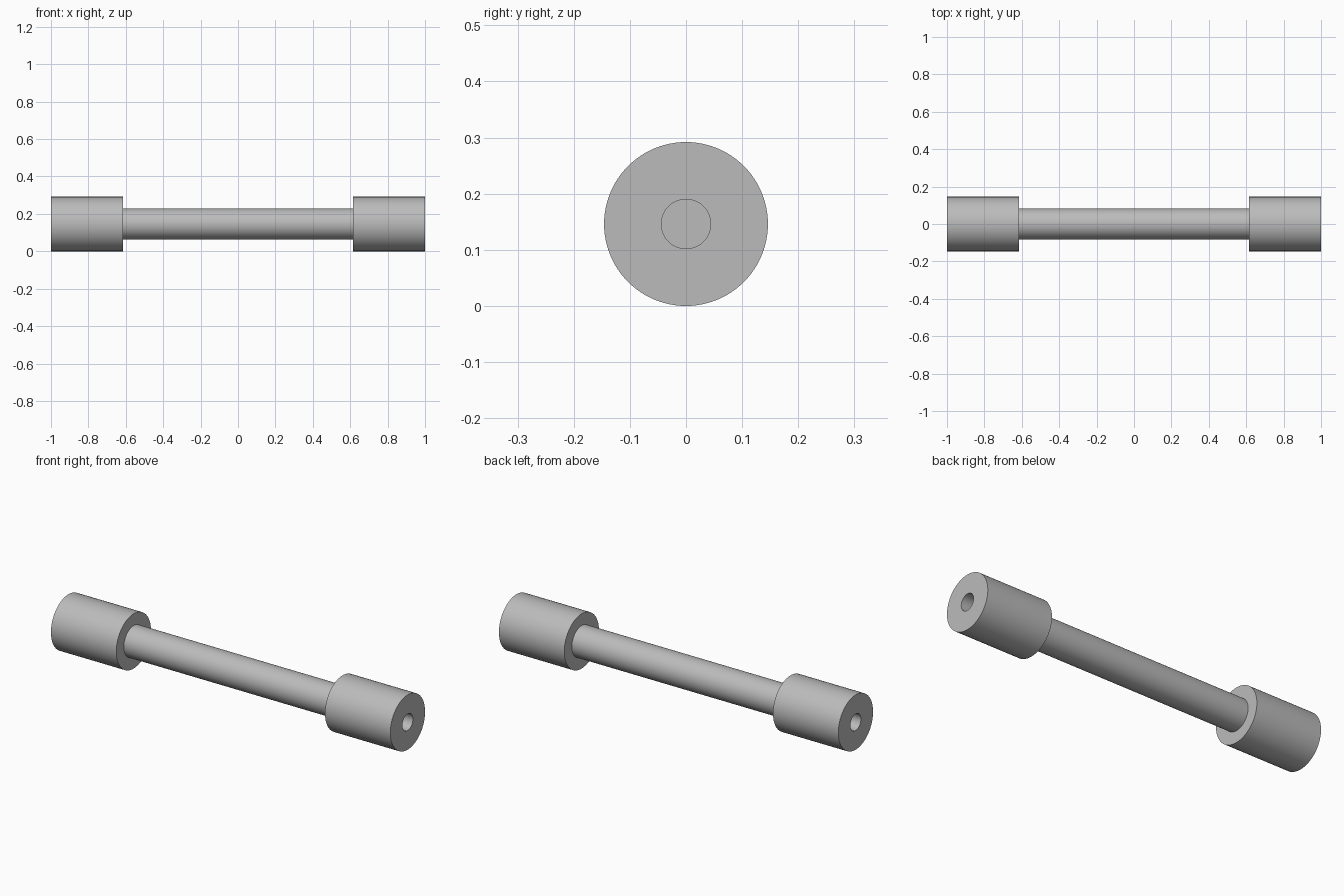
import bpy, bmesh, math
from mathutils import Matrix, Vector

cube = bpy.data.objects.get("Cube")
if cube:
    bpy.data.objects.remove(cube, do_unlink=True)

OUTER_R, SHAFT_R, HOLE_R = 0.146, 0.083, 0.044
END, SHOULDER, HOLE_FLOOR = 1.0, 0.615, 0.70
SEGMENTS = 96

steel = bpy.data.materials.new("light grey steel")
steel.use_nodes = True
GREY = (0.5, 0.5, 0.5, 1)
steel.diffuse_color = GREY
steel.node_tree.nodes["Principled BSDF"].inputs["Base Color"].default_value = GREY


def turned_part(name, profile, side=1):
    """Revolve (x, radius) points around the long axis; side -1 mirrors in x."""
    bm = bmesh.new()
    points = [bm.verts.new((x, 0, r)) for x, r in profile]
    edges = [bm.edges.new(pair) for pair in zip(points, points[1:])]
    bmesh.ops.spin(bm, geom=points + edges, cent=(0, 0, 0), axis=(1, 0, 0),
                   angle=math.tau, steps=SEGMENTS, use_merge=True)
    bmesh.ops.remove_doubles(bm, verts=bm.verts, dist=0.0001)
    bmesh.ops.transform(bm, verts=bm.verts,
                        matrix=Matrix.Scale(side, 4, Vector((1, 0, 0))))
    bmesh.ops.recalc_face_normals(bm, faces=bm.faces)
    # Point the outermost wall away from the axis
    wall = max(bm.faces, key=lambda f: f.calc_center_median().yz.length)
    if wall.normal.yz.dot(wall.calc_center_median().yz) < 0:
        bmesh.ops.reverse_faces(bm, faces=bm.faces)
    mesh = bpy.data.meshes.new(name)
    bm.to_mesh(mesh)
    bm.free()
    mesh.materials.append(steel)
    part = bpy.data.objects.new(name, mesh)
    part.location.z = OUTER_R
    bpy.context.collection.objects.link(part)
    bpy.ops.object.select_all(action="DESELECT")
    part.select_set(True)
    bpy.context.view_layer.objects.active = part
    bpy.ops.object.shade_smooth_by_angle(angle=math.radians(30))
    return part


# Slim central shaft
turned_part("shaft", [(-SHOULDER, SHAFT_R), (SHOULDER, SHAFT_R)])

# Thick end collars, each with a blind centre hole
collar = [(SHOULDER, SHAFT_R), (SHOULDER, OUTER_R), (END, OUTER_R),
          (END, HOLE_R), (HOLE_FLOOR, HOLE_R), (HOLE_FLOOR, 0)]
for name, side in (("left_collar", 1), ("right_collar", -1)):
    turned_part(name, collar, side)
